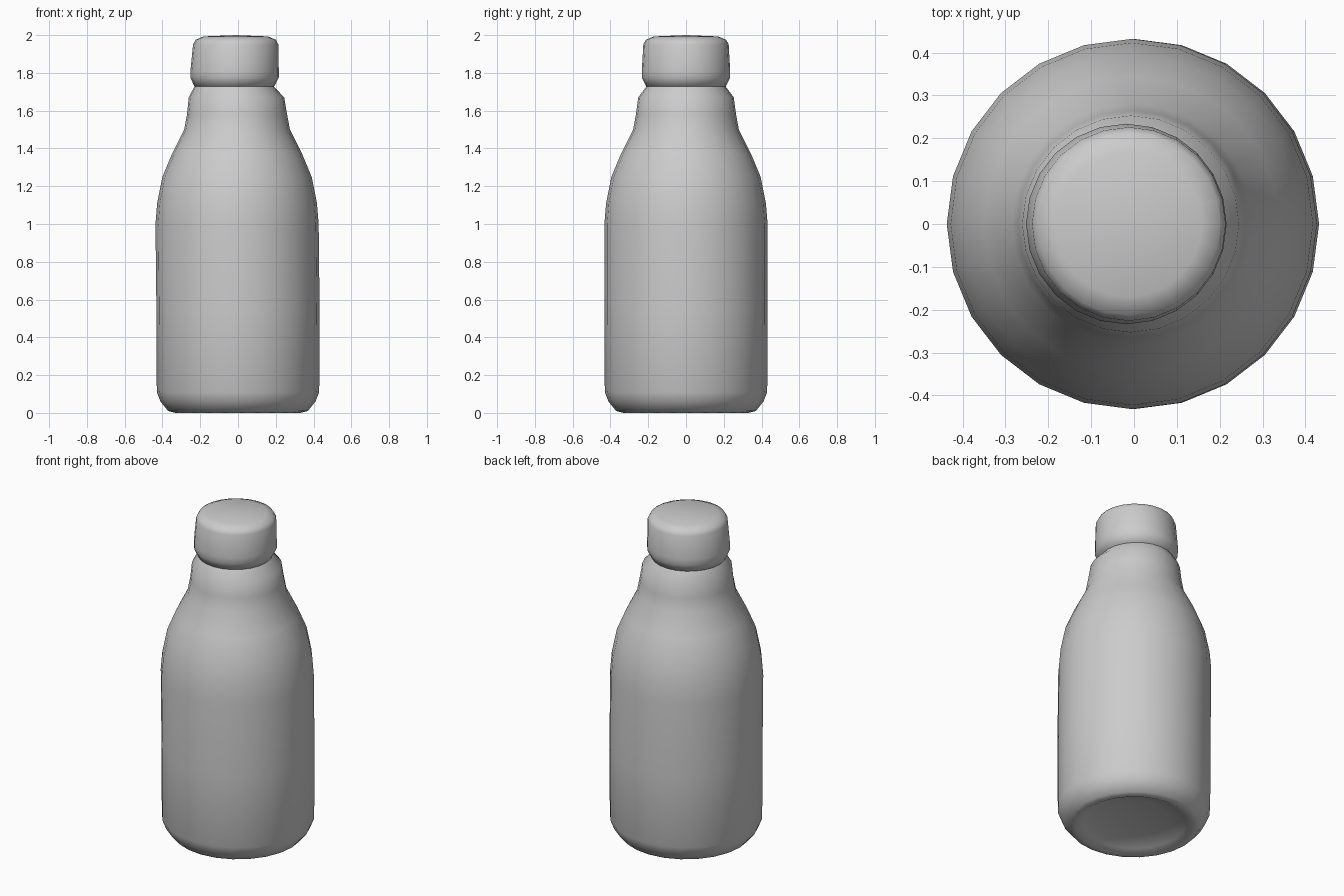
import bpy, bmesh, math

SIDES = 24

if "Cube" in bpy.data.objects:
    bpy.data.objects.remove(bpy.data.objects["Cube"], do_unlink=True)

grey = bpy.data.materials.new("plain grey")
grey.use_nodes = True
grey.diffuse_color = (0.6, 0.6, 0.6, 1)
bsdf = grey.node_tree.nodes["Principled BSDF"]
bsdf.inputs["Base Color"].default_value = grey.diffuse_color
bsdf.inputs["Roughness"].default_value = 0.8


def lathe(name, profile):
    """Turn (radius, height, x offset) rings into one smooth skin, capped by fans."""
    bm = bmesh.new()
    rings = []
    for r, z, dx in profile:
        if r == 0:
            rings.append([bm.verts.new((dx, 0, z))] * SIDES)
        else:
            turns = [math.tau * i / SIDES for i in range(SIDES)]
            rings.append([bm.verts.new((dx + r * math.cos(a), r * math.sin(a), z))
                          for a in turns])
    for low, high in zip(rings, rings[1:]):
        for i in range(SIDES):
            j = (i + 1) % SIDES
            corners = dict.fromkeys((low[i], low[j], high[j], high[i]))
            bm.faces.new(list(corners))
    bmesh.ops.recalc_face_normals(bm, faces=bm.faces)
    mesh = bpy.data.meshes.new(name)
    bm.to_mesh(mesh)
    bm.free()
    mesh.materials.append(grey)
    obj = bpy.data.objects.new(name, mesh)
    bpy.context.collection.objects.link(obj)
    bpy.ops.object.select_all(action="DESELECT")
    obj.select_set(True)
    bpy.context.view_layer.objects.active = obj
    bpy.ops.object.shade_smooth_by_angle(angle=math.radians(65))
    return obj


# Bottle with a dished base, straight wall, sloping shoulder and neck collar
lathe("bottle_body", [
    (0, 0.05, 0), (0.2, 0.045, 0), (0.29, 0.02, 0), (0.33, 0.0, 0),
    (0.37, 0.01, 0), (0.41, 0.06, 0), (0.43, 0.11, 0), (0.432, 0.55, 0),
    (0.432, 1.0, -0.005), (0.423, 1.11, -0.005), (0.395, 1.25, -0.005),
    (0.345, 1.37, -0.005), (0.28, 1.5, -0.005), (0.265, 1.58, -0.005),
    (0.253, 1.67, -0.008), (0.212, 1.725, -0.02), (0.2, 1.75, -0.02),
    (0, 1.75, -0.02),
])

# Cap with a pinched lower edge and a softly domed top
lathe("bottle_cap", [
    (0, 1.715, -0.02), (0.207, 1.72, -0.02), (0.234, 1.775, -0.018),
    (0.234, 1.81, -0.018), (0.226, 1.95, -0.012), (0.213, 1.975, -0.012),
    (0.17, 1.993, -0.012), (0, 2.0, -0.012),
])
